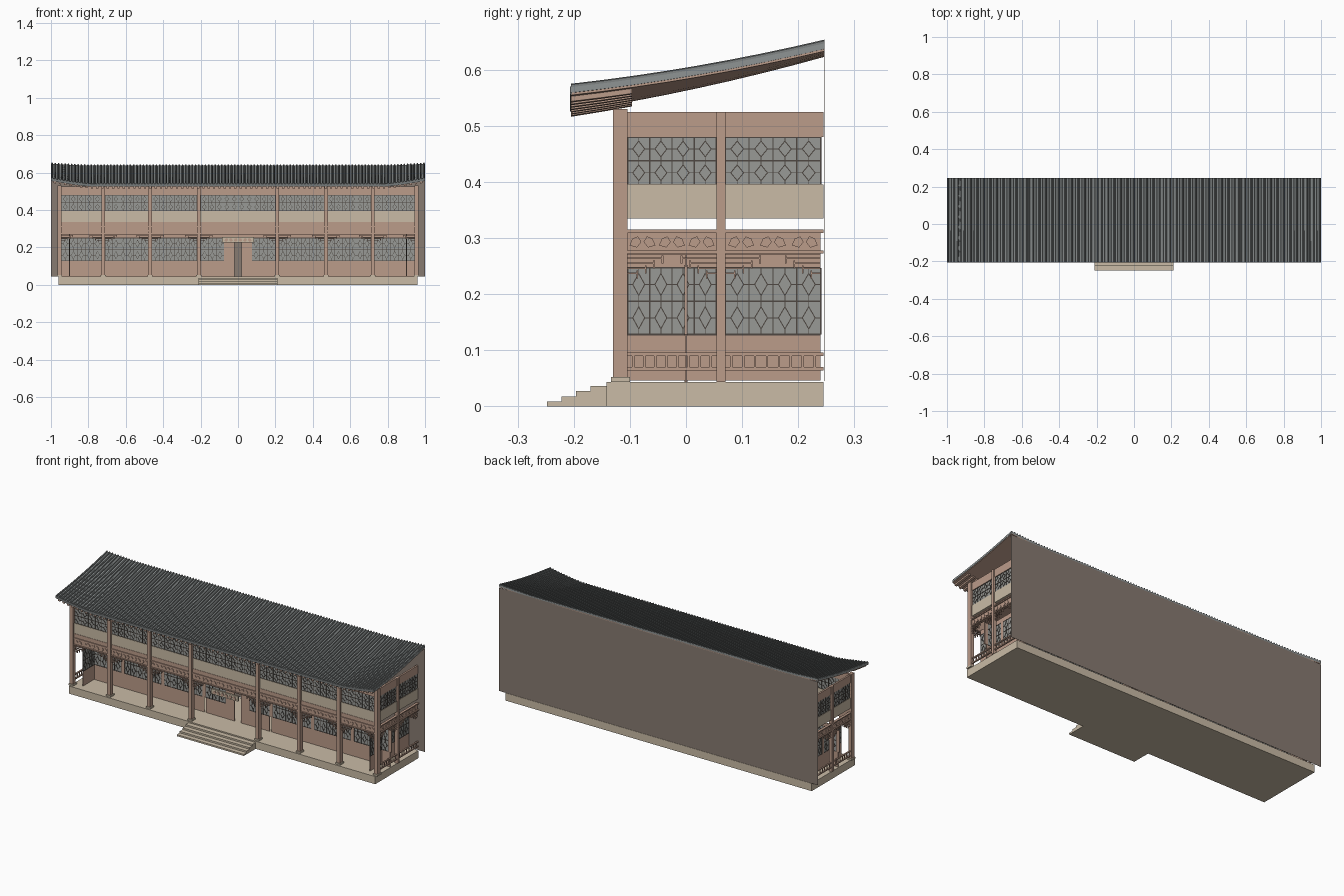
import bpy, bmesh, math
from mathutils import Vector

if "Cube" in bpy.data.objects:
    bpy.data.objects.remove(bpy.data.objects["Cube"])


def material(name, *srgb):
    mat = bpy.data.materials.new(name)
    col = [((c + 0.055) / 1.055) ** 2.4 for c in srgb] + [1]
    mat.use_nodes = True
    mat.diffuse_color = col
    mat.node_tree.nodes["Principled BSDF"].inputs["Base Color"].default_value = col
    return mat


WOOD = material("rose wood", 0.735, 0.61, 0.54)
STONE = material("tan stone", 0.79, 0.735, 0.65)
GLASS = material("grey glass", 0.6, 0.605, 0.59)
LATTICE = material("dark lattice", 0.31, 0.28, 0.26)
REAR = material("grey brown wall", 0.53, 0.48, 0.445)
CHANNEL = material("pale roof tile", 0.56, 0.58, 0.58)
RIB = material("dark roof tile", 0.46, 0.475, 0.475)
parts = {}


def mesh_of(name, mat):
    return parts.setdefault(name, (bmesh.new(), mat))[0]


# Wall mappings: u runs along the wall, d grows outwards, z is height
def front(u, d, z):
    return Vector((u, -d, z))


def left(u, d, z):
    return Vector((d, u, z))


def right(u, d, z):
    return Vector((-d, u, z))


def prism(name, mat, wall, points, d0, d1):
    bm = mesh_of(name, mat)
    a = [bm.verts.new(wall(u, d0, z)) for u, z in points]
    b = [bm.verts.new(wall(u, d1, z)) for u, z in points]
    bm.faces.new(a)
    bm.faces.new(b)
    for i in range(len(a)):
        j = (i + 1) % len(a)
        bm.faces.new((a[i], a[j], b[j], b[i]))


def block(name, mat, wall, u0, u1, z0, z1, d0, d1):
    prism(name, mat, wall, [(u0, z0), (u1, z0), (u1, z1), (u0, z1)], d0, d1)


def bar(name, mat, wall, p, q, width, d0, d1):
    p, q = Vector(p), Vector(q)
    n = (q - p).normalized() * width / 2
    n = Vector((-n.y, n.x))
    prism(name, mat, wall, [p + n, q + n, q - n, p - n], d0, d1)


def window(wall, u0, u1, z0, z1, d, name, rows=2):
    """Glass with a lattice of linked diamonds."""
    block(name + "_glass", GLASS, wall, u0, u1, z0, z1, d - 0.001, d + 0.001)
    cols = max(1, round((u1 - u0) / 0.04))
    w, h = (u1 - u0) / cols, (z1 - z0) / rows

    def strip(p, q, width=0.0022):
        bar(name + "_lattice", LATTICE, wall, p, q, width, d - 0.003, d + 0.003)
    for i in range(cols + 1):
        strip((u0 + i * w, z0), (u0 + i * w, z1))
    for j in range(rows + 1):
        strip((u0, z0 + j * h), (u1, z0 + j * h), 0.003)
    for i in range(cols):
        for j in range(rows):
            cu, cz = u0 + (i + 0.5) * w, z0 + (j + 0.5) * h
            tips = [(cu, cz + h * 0.33), (cu + w * 0.27, cz), (cu, cz - h * 0.33), (cu - w * 0.27, cz)]
            for k in range(4):
                strip(tips[k], tips[(k + 1) % 4], 0.0018)
            for s in (-1, 1):
                strip((cu + s * w * 0.27, cz), (cu + s * w / 2, cz), 0.0016)
                strip((cu, cz + s * h * 0.33), (cu, cz + s * h / 2), 0.0016)


def fret(wall, u, side, d):
    """Stepped corner bracket beside a post."""
    for k in range(4):
        z, reach = 0.264 - k * 0.009, 0.062 - k * 0.015
        bar("fret_brackets", WOOD, wall, (u, z), (u + side * reach, z), 0.003, d, d + 0.006)
        bar("fret_brackets", WOOD, wall, (u + side * reach, z + 0.005),
            (u + side * reach, z - 0.009), 0.003, d, d + 0.006)


def carving(wall, u0, u1, z, d):
    """Row of flat leaf motifs on the frieze."""
    n = max(1, round((u1 - u0) / 0.05))
    for i in range(n):
        c = u0 + (i + 0.5) * (u1 - u0) / n
        for s in (-1, 1):
            leaf = [(c + s * 0.002, z), (c + s * 0.008, z + 0.01), (c + s * 0.018, z + 0.006),
                    (c + s * 0.023, z - 0.006), (c + s * 0.01, z - 0.01)]
            prism("frieze_carving", WOOD, wall, leaf, d, d + 0.003)


# Platform and steps
block("platform", STONE, front, -0.96, 0.96, 0, 0.043, -0.245, 0.142)
for k in range(4):
    block("front_steps", STONE, front, -0.21, 0.21, 0, 0.009 * (k + 1), 0.14, 0.248 - 0.026 * k)

# Posts with stone feet
post_x = [-0.955, -0.72, -0.47, -0.21, 0.21, 0.47, 0.72, 0.955]
for x in post_x:
    block("front_posts", WOOD, front, x - 0.01, x + 0.01, 0.043, 0.53, 0.104, 0.13)
    block("post_feet", STONE, front, x - 0.014, x + 0.014, 0.043, 0.052, 0.1, 0.134)
for wall in (left, right):
    block("side_posts", WOOD, wall, 0.054, 0.07, 0.043, 0.525, 0.945, 0.965)

# Front: beams, upper storey, and the recessed ground floor behind the veranda
block("front_beam", WOOD, front, -0.955, 0.955, 0.27, 0.337, 0.108, 0.12)
block("front_top_beam", WOOD, front, -0.955, 0.955, 0.48, 0.525, 0.108, 0.12)
block("front_parapet", STONE, front, -0.955, 0.955, 0.337, 0.395, 0.108, 0.118)
for a, b in zip(post_x, post_x[1:]):
    u0, u1 = a + 0.01, b - 0.01
    window(front, u0, u1, 0.395, 0.48, 0.113, "upper_window")
    fret(front, u0, 1, 0.112)
    fret(front, u1, -1, 0.112)
    carving(front, u0, u1, 0.293, 0.12)
    for z in (0.275, 0.312):
        block("frieze_rails", WOOD, front, u0, u1, z - 0.003, z + 0.003, 0.118, 0.125)
    if a * b > 0:
        block("veranda_low_wall", WOOD, front, a, b, 0.043, 0.128, -0.002, 0.002)
        window(front, u0, u1, 0.128, 0.25, 0, "ground_window")
        for u in (a, b):
            block("veranda_mullions", WOOD, front, u - 0.01, u + 0.01, 0.128, 0.25, -0.003, 0.003)
block("veranda_header", WOOD, front, -0.955, 0.955, 0.25, 0.272, -0.002, 0.002)

# Central doorway, standing ajar
for s in (-1, 1):
    lo, hi = sorted((s * 0.075, s * 0.2))
    window(front, lo, hi, 0.128, 0.25, 0, "ground_window")
    block("veranda_low_wall", WOOD, front, lo, hi, 0.043, 0.128, -0.002, 0.002)
    lo, hi = sorted((s * 0.02, s * 0.075))
    block("door_leaves", WOOD, front, lo, hi, 0.043, 0.25, -0.003, 0.003)
block("door_lintel", WOOD, front, -0.02, 0.02, 0.23, 0.25, -0.003, 0.003)
block("entrance_plaque", STONE, front, -0.085, 0.085, 0.226, 0.255, 0.112, 0.122)
carving(front, -0.075, 0.075, 0.24, 0.122)

# Both ends
for wall in (left, right):
    block("end_parapets", STONE, wall, -0.105, 0.245, 0.335, 0.395, 0.948, 0.958)
    block("end_top_beams", WOOD, wall, -0.105, 0.245, 0.48, 0.525, 0.948, 0.958)
    block("end_friezes", WOOD, wall, -0.115, 0.24, 0.27, 0.315, 0.95, 0.958)
    block("end_low_walls", WOOD, wall, -0.105, 0.24, 0.046, 0.128, 0.897, 0.903)
    block("end_headers", WOOD, wall, -0.105, 0.24, 0.247, 0.272, 0.897, 0.903)
    block("end_mullions", WOOD, wall, 0.054, 0.07, 0.128, 0.25, 0.896, 0.904)
    for z in (0.275, 0.312):
        block("frieze_rails", WOOD, wall, -0.105, 0.245, z - 0.003, z + 0.003, 0.955, 0.964)
    for z in (0.067, 0.093):
        block("railing", WOOD, wall, -0.105, 0.245, z - 0.003, z + 0.003, 0.952, 0.96)
    for u0, u1 in ((-0.104, 0.054), (0.07, 0.24)):
        window(wall, u0, u1, 0.395, 0.48, 0.953, "upper_window")
        window(wall, u0, u1, 0.128, 0.247, 0.9, "ground_window")
        fret(wall, u0, 1, 0.952)
        fret(wall, u1, -1, 0.952)
        carving(wall, u0, u1, 0.293, 0.958)
        n = round((u1 - u0) / 0.02)
        for i in range(n):
            u = u0 + (i + 0.5) * (u1 - u0) / n
            block("balusters", WOOD, wall, u - 0.002, u + 0.002, 0.067, 0.093, 0.954, 0.958)

# Upper floor and rear wall
block("upper_floor", WOOD, front, -0.95, 0.95, 0.335, 0.339, -0.242, 0.11)
block("rear_wall", REAR, front, -1, 1, 0.045, 0.63, -0.247, -0.2462)


# Roof: one concave slope whose ends sweep upwards
def roof_point(x, t, drop=0.0):
    rise = max(0, (abs(x) - 0.79) / 0.21) ** 1.25
    z = 0.569 + 0.05 * t + 0.028 * t * t - (0.03 - 0.02 * t) * (1 - rise)
    return Vector((x, -0.205 + 0.452 * t, z - drop))


def roof_sweep(name, mat, section, t0=0.0, t1=1.0, steps=8):
    """Sweep a closed section of (x, drop) pairs up the slope."""
    bm = mesh_of(name, mat)
    rings = [[bm.verts.new(roof_point(x, t0 + (t1 - t0) * i / steps, drop)) for x, drop in section]
             for i in range(steps + 1)]
    n = len(section)
    for a, b in zip(rings, rings[1:]):
        for i in range(n):
            j = (i + 1) % n
            bm.faces.new((a[i], a[j], b[j], b[i]))
    bm.faces.new(rings[0])
    bm.faces.new(rings[-1])


def slab_section(half, top, bottom, n=40):
    xs = [-half + 2 * half * i / n for i in range(n + 1)]
    return [(x, top) for x in xs] + [(x, bottom) for x in reversed(xs)]


roof_sweep("roof_tile_bed", CHANNEL, slab_section(1.0, 0, 0.01))
roof_sweep("roof_boarding", WOOD, slab_section(0.998, 0.01, 0.014))
roof_sweep("eave_drip_tiles", RIB, slab_section(0.999, -0.001, 0.013), -0.004, 0.004, 1)
ribs = 115
for k in range(ribs):
    x = -0.994 + 1.988 * k / (ribs - 1)
    arc = [(x + 0.005 * math.cos(math.pi * i / 4), 0.001 - 0.008 * math.sin(math.pi * i / 4))
           for i in range(5)]
    roof_sweep("roof_tile_ribs", RIB, arc)
for k in range(70):
    x = -0.98 + 1.96 * k / 69
    section = [(x - 0.006, 0.014), (x + 0.006, 0.014), (x + 0.006, 0.023), (x - 0.006, 0.023)]
    roof_sweep("eave_rafters", WOOD, section, 0.0, 0.24, 2)

# Finish every part as its own object
for name, (bm, mat) in parts.items():
    bmesh.ops.recalc_face_normals(bm, faces=bm.faces)
    mesh = bpy.data.meshes.new(name)
    bm.to_mesh(mesh)
    bm.free()
    mesh.materials.append(mat)
    bpy.context.collection.objects.link(bpy.data.objects.new(name, mesh))
